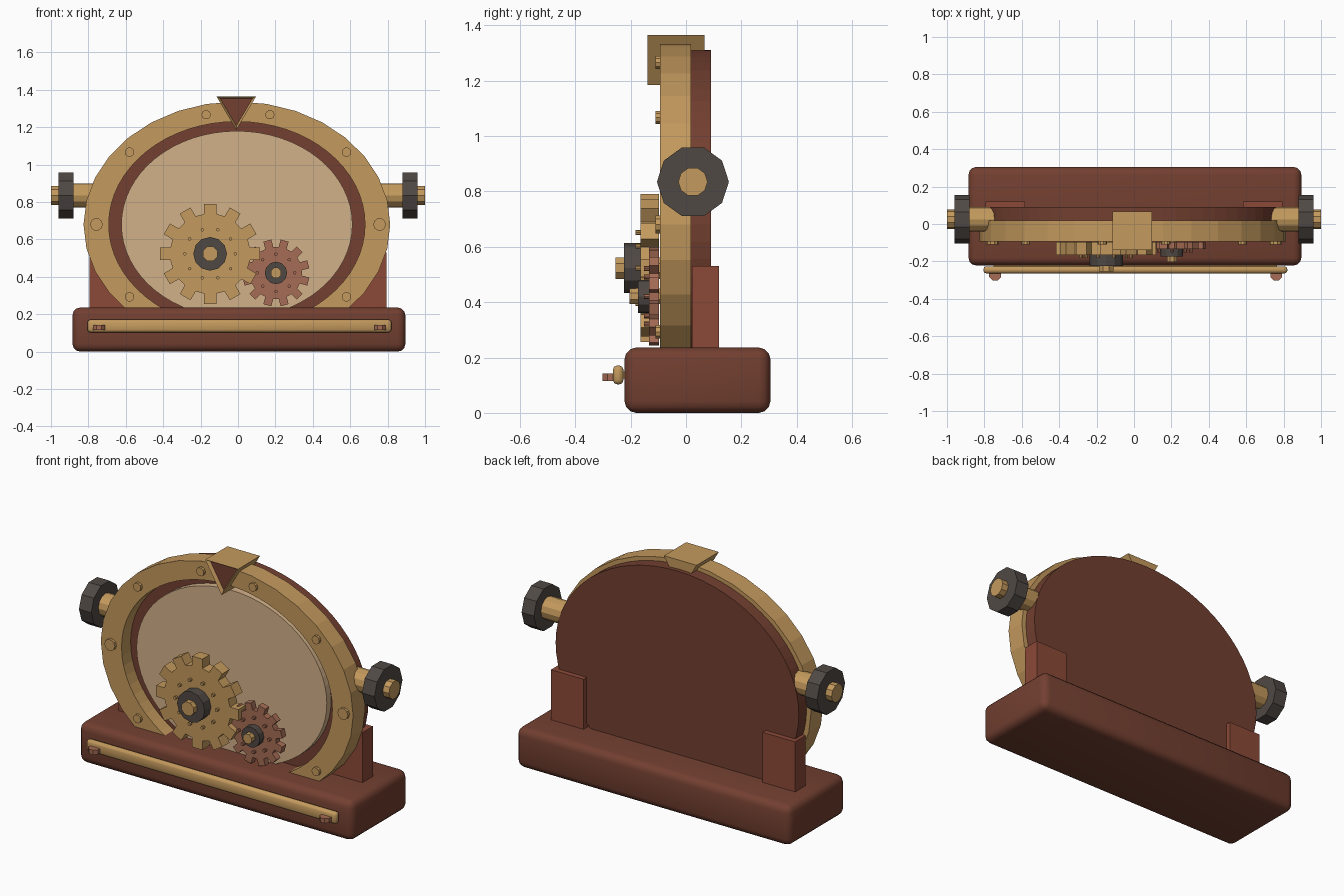
import bpy
import bmesh
from math import cos, sin, pi, radians

cube = bpy.data.objects.get("Cube")
if cube:
    bpy.data.objects.remove(cube, do_unlink=True)


def material(name, rgb):
    m = bpy.data.materials.new(name)
    m.use_nodes = True
    m.diffuse_color = (*rgb, 1)
    m.node_tree.nodes["Principled BSDF"].inputs["Base Color"].default_value = (*rgb, 1)
    return m


BRASS = material("brass", (0.55, 0.32, 0.11))
WOOD = material("dark wood", (0.17, 0.05, 0.03))
RED_WOOD = material("red wood", (0.26, 0.068, 0.04))
CREAM = material("cream panel", (0.65, 0.44, 0.25))
IRON = material("dark iron", (0.08, 0.066, 0.058))
COPPER = material("copper", (0.38, 0.15, 0.09))

# Ways of turning a flat profile (u, v) at depth t into 3D
PLACE = {
    "x": lambda u, v, t: (t, u, v),
    "y": lambda u, v, t: (u, t, v),
    "z": lambda u, v, t: (u, v, t),
}


def finish(name, bm, *mats):
    bmesh.ops.recalc_face_normals(bm, faces=bm.faces)
    mesh = bpy.data.meshes.new(name)
    bm.to_mesh(mesh)
    bm.free()
    for m in mats:
        mesh.materials.append(m)
    obj = bpy.data.objects.new(name, mesh)
    bpy.context.collection.objects.link(obj)
    return obj


def oval(cu, cv, ru, rv, n, phase=0.0):
    return [(cu + ru * cos(phase + 2 * pi * i / n), cv + rv * sin(phase + 2 * pi * i / n))
            for i in range(n)]


def prism(name, points, axis, t0, t1, mat):
    bm = bmesh.new()
    a, b = ([bm.verts.new(PLACE[axis](u, v, t)) for u, v in points] for t in (t0, t1))
    bm.faces.new(a)
    bm.faces.new(b)
    n = len(points)
    for i in range(n):
        j = (i + 1) % n
        bm.faces.new((a[i], a[j], b[j], b[i]))
    return finish(name, bm, mat)


def rod(name, cu, cv, r, n, axis, t0, t1, mat, phase=0.0):
    return prism(name, oval(cu, cv, r, r, n, phase), axis, t0, t1, mat)


def box(name, x, y, z, mat, bevel=0.0, segments=3):
    obj = prism(name, [(x[0], y[0]), (x[1], y[0]), (x[1], y[1]), (x[0], y[1])], "z", *z, mat)
    if bevel:
        mod = obj.modifiers.new("bevel", "BEVEL")
        mod.width, mod.segments = bevel, segments
        for p in obj.data.polygons:
            p.use_smooth = True
    return obj


# Base, front rail and its small pegs
box("base", (-0.885, 0.895), (-0.222, 0.305), (0, 0.236), WOOD, 0.042)
box("front_rail", (-0.805, 0.82), (-0.264, -0.226), (0.103, 0.171), BRASS, 0.015, 2)
box("rail_mount", (-0.75, 0.765), (-0.235, -0.21), (0.125, 0.15), BRASS)
for side, x in (("right", -0.743), ("left", 0.76)):
    rod("rail_peg_" + side, x, -0.271, 0.034, 8, "z", 0.116, 0.143, COPPER, pi / 8)

# Oval back board and cream panel
CX, CZ = -0.006, 0.68
prism("back_board", oval(CX, CZ, 0.79, 0.632, 64), "y", -0.01, 0.09, WOOD)
prism("cream_panel", oval(CX, CZ, 0.618, 0.5, 64), "y", -0.05, 0.0, CREAM)

# Brass ring: faceted outside, round inside
corners = oval(CX, CZ, 0.82, 0.657, 32)
outer = []
for i, (u, v) in enumerate(corners):
    un, vn = corners[(i + 1) % len(corners)]
    outer += [(u, v), ((u + un) / 2, (v + vn) / 2)]
inner = oval(CX, CZ, 0.685, 0.55, 64)
bm = bmesh.new()
loops = [[bm.verts.new((u, y, v)) for u, v in pts]
         for pts, y in ((outer, -0.094), (outer, 0.018), (inner, 0.018), (inner, -0.094))]
for k in range(4):
    a, b = loops[k], loops[(k + 1) % 4]
    for i in range(64):
        j = (i + 1) % 64
        bm.faces.new((a[i], a[j], b[j], b[i]))
finish("brass_ring", bm, BRASS)

# Ring bolts
for i, deg in enumerate((0, 40, 77, 103, 140, 180, 220, 320)):
    a = radians(deg)
    r = 0.034 if deg % 180 == 0 else 0.025
    rod(f"ring_bolt_{i + 1}", 0.757 * cos(a), CZ + 0.602 * sin(a), r, 10,
        "y", -0.11, -0.08, BRASS)

# Triangular crest with a sunken dark front
crest = prism("crest", [(-0.115, 1.365), (0.097, 1.365), (-0.009, 1.185)],
              "y", -0.14, 0.066, BRASS)
crest.data.materials.append(WOOD)
bm = bmesh.new()
bm.from_mesh(crest.data)
front = min(bm.faces, key=lambda f: f.calc_center_median().y)
bmesh.ops.inset_region(bm, faces=[front], thickness=0.022)
front.material_index = 1
for v in front.verts:
    v.co.y += 0.02
bm.to_mesh(crest.data)
bm.free()

# Rear posts and side knobs
for side, s in (("right", -1), ("left", 1)):
    box("rear_post_" + side, sorted((s * 0.582, s * 0.793)), (0.022, 0.12), (0.2, 0.53), RED_WOOD)
    rod("knob_shaft_" + side, 0.025, 0.835, 0.065, 12, "x", s * 0.7, s * 0.9, BRASS)
    rod("knob_wheel_" + side, 0.025, 0.835, 0.13, 10, "x", s * 0.88, s * 0.96, IRON)
    rod("knob_cap_" + side, 0.025, 0.835, 0.053, 10, "x", s * 0.95, s, BRASS)


# Gears with hub, axle and small pins
def gear(name, x, z, root, tip, phase, y_front, hub, axle, pin_ring, pins, mat):
    pts = []
    for i in range(12):
        mid = phase + i * pi / 6
        for r, off in ((root, -9), (tip, -7), (tip, 7), (root, 9)):
            a = mid + radians(off)
            pts.append((x + r * cos(a), z + r * sin(a)))
    prism(name, pts, "y", y_front, -0.097, mat)
    hub_front = y_front - hub * 0.66
    rod(name + "_hub", x, z, hub, 12, "y", hub_front, y_front + 0.01, IRON)
    rod(name + "_axle", x, z, axle, 8, "y", hub_front - 0.03, -0.03, BRASS, pi / 8)
    for i, (u, v) in enumerate(oval(x, z, pin_ring, pin_ring, pins)):
        rod(f"{name}_pin_{i + 1}", u, v, 0.009, 8, "y", y_front - 0.018, y_front + 0.01, mat)


gear("large_gear", -0.149, 0.523, 0.215, 0.269, 0.0, -0.165, 0.09, 0.042, 0.135, 10, BRASS)
gear("small_gear", 0.203, 0.421, 0.14, 0.18, pi / 12, -0.134, 0.06, 0.03, 0.1, 8, COPPER)
